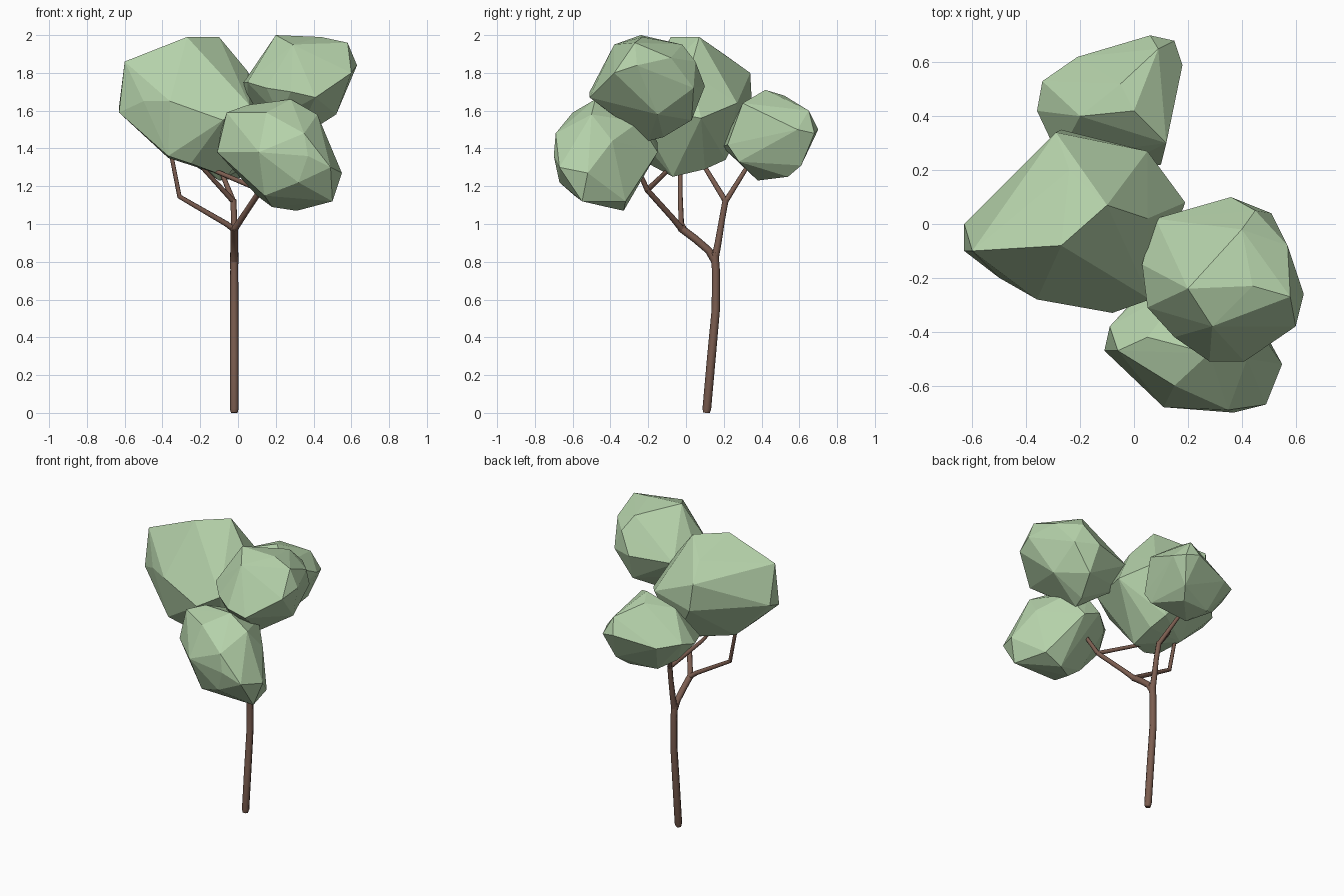
import bpy, bmesh


def material(name, color):
    m = bpy.data.materials.new(name)
    m.diffuse_color = (*color, 1)
    return m


LEAF = material("leaf_green", (0.46, 0.64, 0.40))
BARK = material("bark_brown", (0.2, 0.11, 0.08))


def foliage(name, points):
    """Faceted leaf clump: the convex hull of a few corner points."""
    bm = bmesh.new()
    for p in points:
        bm.verts.new(p)
    bmesh.ops.convex_hull(bm, input=bm.verts[:])
    bmesh.ops.delete(bm, geom=[v for v in bm.verts if not v.link_faces], context='VERTS')
    bmesh.ops.recalc_face_normals(bm, faces=bm.faces[:])
    me = bpy.data.meshes.new(name)
    bm.to_mesh(me)
    bm.free()
    me.materials.append(LEAF)
    bpy.context.collection.objects.link(bpy.data.objects.new(name, me))


def limb(name, path):
    """Tapered round limb along (x, y, z, radius) points."""
    cu = bpy.data.curves.new(name, 'CURVE')
    cu.dimensions = '3D'
    cu.bevel_depth = 1.0
    cu.bevel_resolution = 2
    cu.use_fill_caps = True
    sp = cu.splines.new('POLY')
    sp.points.add(len(path) - 1)
    for pt, (x, y, z, r) in zip(sp.points, path):
        pt.co = (x, y, z, 1)
        pt.radius = r
    cu.materials.append(BARK)
    bpy.context.collection.objects.link(bpy.data.objects.new(name, cu))


# Trunk and its two main arms
limb("trunk", [(-.02, .108, 0, .017), (-.02, .11, .02, .023), (-.02, .135, .3, .023),
               (-.02, .158, .55, .022), (-.02, .158, .76, .021), (-.02, .15, .85, .022)])
limb("back_arm", [(-.02, .152, .81, .02), (-.02, .17, .9, .018), (-.02, .19, 1.02, .016),
                  (-.025, .21, 1.13, .016)])
limb("front_arm", [(-.02, .155, .8, .02), (-.02, .12, .86, .02), (-.02, .05, .92, .02),
                   (-.02, -.03, .98, .02)])

# Thin branches reaching into the leaf clumps
limb("left_branch", [(-.02, -.01, .97, .017), (-.06, -.025, 1.0, .015),
                     (-.31, -.03, 1.145, .013), (-.36, -.03, 1.4, .011)])
limb("right_branch", [(-.02, -.02, .97, .018), (.02, -.07, 1.03, .016), (.12, -.205, 1.18, .015)])
limb("right_branch_inner", [(.12, -.205, 1.18, .014), (-.12, -.1, 1.28, .012), (-.2, -.07, 1.34, .01)])
limb("right_branch_outer", [(.12, -.205, 1.18, .014), (.16, -.25, 1.28, .012), (.2, -.3, 1.38, .01)])
limb("back_branch_inner", [(-.025, .21, 1.12, .015), (-.19, .1, 1.3, .012), (-.23, .07, 1.36, .01)])
limb("back_branch_outer", [(-.025, .21, 1.12, .015), (-.09, .31, 1.28, .012), (-.11, .35, 1.35, .01)])

# Leaf clumps
foliage("left_foliage", [
    (-.63, -.10, 1.59), (-.63, 0, 1.62), (-.60, -.10, 1.86), (-.50, -.20, 1.65),
    (-.36, -.28, 1.65), (-.08, -.33, 1.55), (.06, -.28, 1.63), (-.27, -.08, 1.99),
    (-.10, .07, 1.99), (.05, .02, 1.81), (.05, .27, 1.64), (-.29, .34, 1.80),
    (-.27, .35, 1.62), (.19, .08, 1.56), (-.06, -.07, 1.25), (-.25, -.2, 1.32),
    (-.37, -.22, 1.36), (-.37, 0, 1.35), (-.05, .1, 1.29), (-.08, .21, 1.34), (-.24, .2, 1.90)])
foliage("right_foliage", [
    (.20, -.24, 2.0), (.44, -.23, 1.99), (.40, -.02, 1.95), (.58, -.27, 1.96),
    (.57, -.08, 1.88), (.45, .05, 1.86), (.63, -.26, 1.84), (.60, -.38, 1.8),
    (.36, .10, 1.73), (.51, .04, 1.72), (.08, .02, 1.72), (.03, -.15, 1.75),
    (.05, -.31, 1.75), (.15, -.42, 1.72), (.28, -.51, 1.7), (.41, -.51, 1.67),
    (.30, -.2, 1.44), (.32, -.12, 1.46), (.22, -.38, 1.57), (.52, -.15, 1.58),
    (.38, .03, 1.55), (.29, -.38, 1.95), (.05, -.08, 1.61)])
foliage("front_foliage", [
    (-.11, -.47, 1.38), (-.09, -.38, 1.5), (-.06, -.47, 1.59), (.05, -.42, 1.63),
    (.28, -.48, 1.66), (.42, -.5, 1.58), (.11, -.68, 1.38), (.37, -.70, 1.36),
    (.35, -.69, 1.48), (.15, -.6, 1.59), (.49, -.67, 1.3), (.32, -.67, 1.22),
    (.55, -.52, 1.27), (.50, -.55, 1.12), (.31, -.33, 1.07), (.18, -.42, 1.09),
    (.44, -.32, 1.12), (.15, -.15, 1.43), (.27, -.15, 1.38), (.20, -.22, 1.56),
    (.33, -.25, 1.54), (.03, -.25, 1.4), (.10, -.4, 1.15), (.46, -.39, 1.44), (.14, -.59, 1.15)])
foliage("back_foliage", [
    (0, .42, 1.71), (-.05, .52, 1.68), (-.20, .4, 1.64), (-.36, .42, 1.45),
    (-.34, .53, 1.48), (-.21, .62, 1.45), (.06, .70, 1.5), (.15, .68, 1.48),
    (.18, .59, 1.5), (.09, .65, 1.6), (.12, .3, 1.64), (.10, .22, 1.42),
    (-.28, .25, 1.42), (-.10, .38, 1.23), (.05, .54, 1.25), (-.15, .52, 1.26),
    (.10, .61, 1.31), (.10, .28, 1.33), (-.1, .19, 1.41), (-.25, .45, 1.32)])
